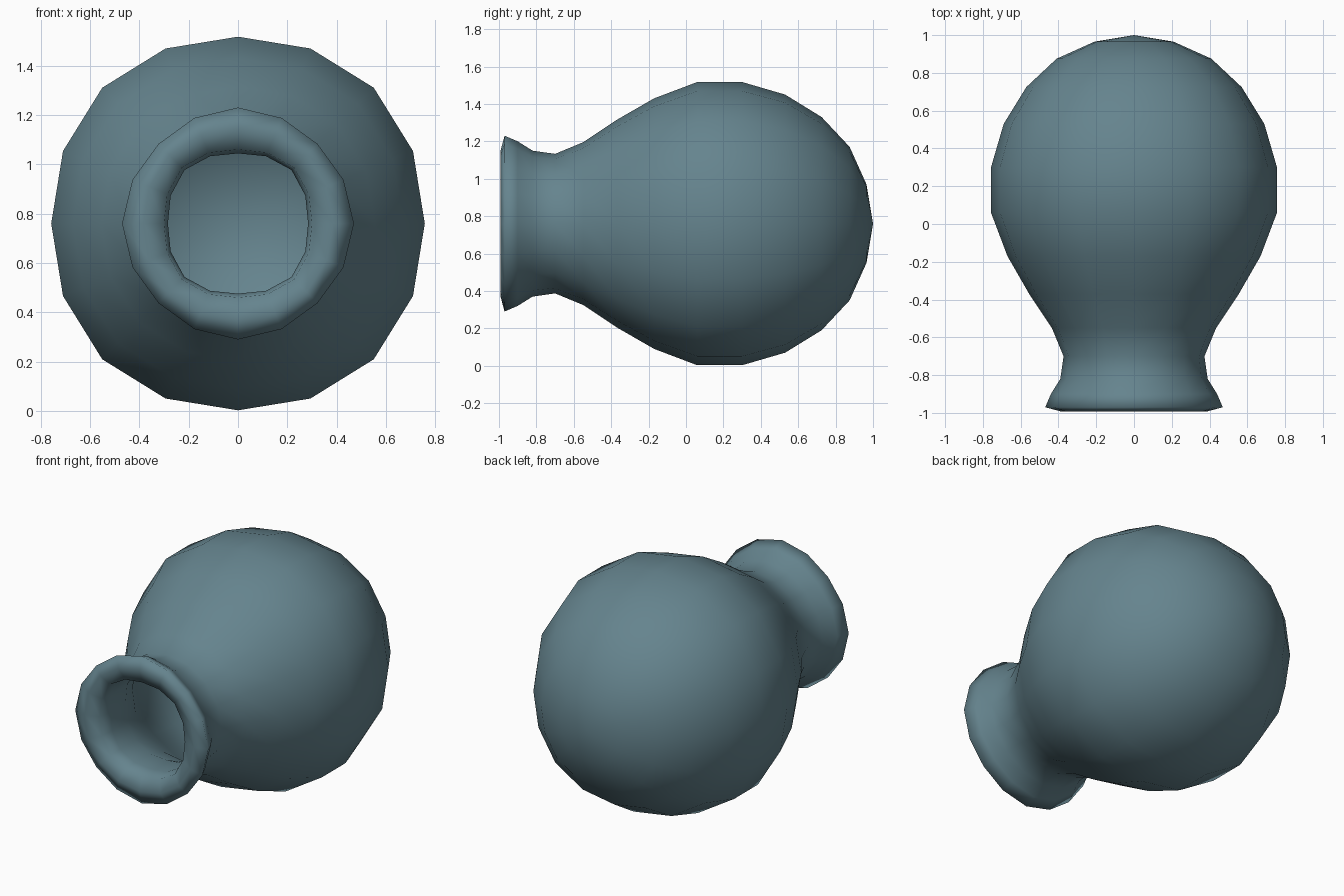
import bpy, bmesh, math

if "Cube" in bpy.data.objects:
    bpy.data.objects.remove(bpy.data.objects["Cube"])

SIDES = 16
CENTRE_Z = 0.76

# Outer wall, back to front: (y, radius, squareness at the diagonals)
outer = [
    (0.965, 0.21, 0.03), (0.875, 0.41, 0.03), (0.725, 0.57, 0.03),
    (0.53, 0.69, 0.03), (0.30, 0.757, 0.028), (0.06, 0.757, 0.028),
    (-0.17, 0.67, 0.025), (-0.37, 0.555, 0.02), (-0.55, 0.435, 0.01),
    (-0.70, 0.373, 0.0), (-0.82, 0.39, -0.02), (-0.90, 0.44, -0.04),
]
# Rolled lip, outside to inside
lip = [(-0.97, 0.47, -0.03), (-0.993, 0.385, 0.02), (-0.965, 0.30, 0.07)]
# Hollow inside, front to back
inner = [
    (-0.88, 0.284, 0.08), (-0.72, 0.29, 0.08), (-0.55, 0.36, 0.04),
    (-0.37, 0.475, 0.02), (-0.17, 0.59, 0.02), (0.06, 0.675, 0.02),
    (0.29, 0.677, 0.02), (0.50, 0.615, 0.02), (0.67, 0.505, 0.02),
    (0.80, 0.36, 0.02), (0.885, 0.18, 0.02),
]


def add_ring(bm, y, radius, square):
    ring = []
    for i in range(SIDES):
        a = 2 * math.pi * i / SIDES
        r = radius * (1 + square * (1 - math.cos(4 * a)) / 2)
        ring.append(bm.verts.new((r * math.cos(a), y, CENTRE_Z + r * math.sin(a))))
    return ring


def add_pole(bm, y, ring):
    tip = bm.verts.new((0, y, CENTRE_Z))
    for i in range(SIDES):
        bm.faces.new((tip, ring[i], ring[(i + 1) % SIDES]))


# Round-bodied pot lying on its side, mouth towards the front
bm = bmesh.new()
rings = [add_ring(bm, *p) for p in outer + lip + inner]
for a, b in zip(rings, rings[1:]):
    for i in range(SIDES):
        j = (i + 1) % SIDES
        bm.faces.new((a[i], a[j], b[j], b[i]))
add_pole(bm, 1.0, rings[0])
add_pole(bm, 0.91, rings[-1])
bmesh.ops.recalc_face_normals(bm, faces=bm.faces[:])
for f in bm.faces:
    f.smooth = True

mesh = bpy.data.meshes.new("round_pot")
bm.to_mesh(mesh)
bm.free()
pot = bpy.data.objects.new("round_pot", mesh)
bpy.context.collection.objects.link(pot)

# Blue-grey glaze
glaze = bpy.data.materials.new("blue_grey_glaze")
glaze.diffuse_color = (0.13, 0.23, 0.27, 1)
glaze.use_nodes = True
glaze.node_tree.nodes["Principled BSDF"].inputs["Base Color"].default_value = glaze.diffuse_color
mesh.materials.append(glaze)
